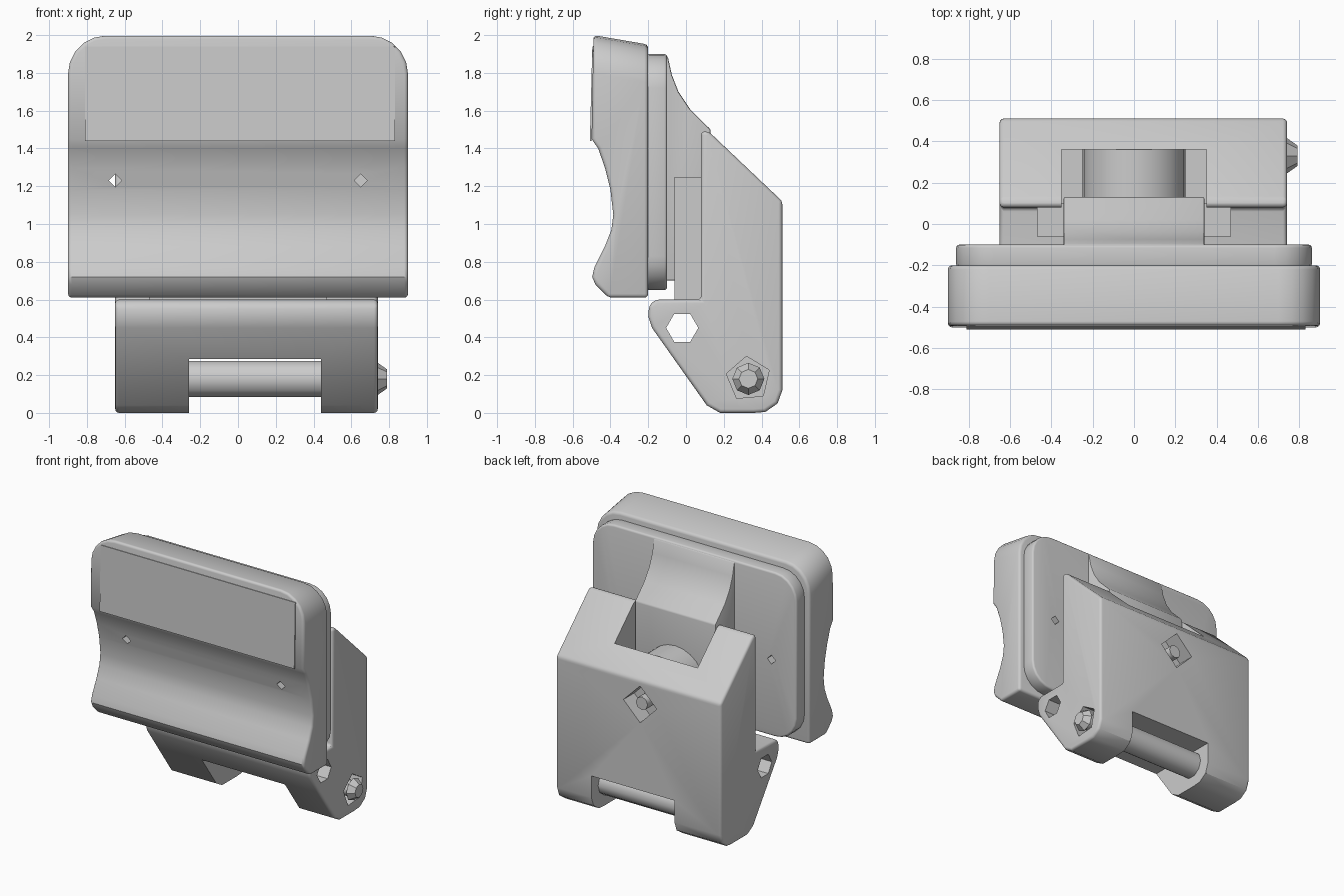
import bpy, bmesh, math
from mathutils import Matrix

if "Cube" in bpy.data.objects:
    bpy.data.objects.remove(bpy.data.objects["Cube"], do_unlink=True)

grey = bpy.data.materials.new("light_grey")
grey.use_nodes = True
grey.diffuse_color = (0.6, 0.6, 0.6, 1)
grey.node_tree.nodes["Principled BSDF"].inputs["Base Color"].default_value = (0.6, 0.6, 0.6, 1)


def make(name, bm):
    bmesh.ops.recalc_face_normals(bm, faces=bm.faces)
    mesh = bpy.data.meshes.new(name)
    bm.to_mesh(mesh)
    bm.free()
    ob = bpy.data.objects.new(name, mesh)
    bpy.context.collection.objects.link(ob)
    mesh.materials.append(grey)
    return ob


def activate(ob):
    bpy.ops.object.select_all(action='DESELECT')
    ob.select_set(True)
    bpy.context.view_layer.objects.active = ob


def extrude_profile(name, points, x0, x1, corner=0, is_corner=None):
    """Extrude a (y, z) profile along x, optionally rounding edges that run along y."""
    bm = bmesh.new()
    face = bm.faces.new([bm.verts.new((x0, y, z)) for y, z in points])
    out = bmesh.ops.extrude_face_region(bm, geom=[face])
    moved = [v for v in out["geom"] if isinstance(v, bmesh.types.BMVert)]
    bmesh.ops.translate(bm, verts=moved, vec=(x1 - x0, 0, 0))
    if corner:
        edges = [e for e in bm.edges if is_corner(e)]
        bmesh.ops.bevel(bm, geom=edges, offset=corner, segments=5, profile=0.5, affect='EDGES')
    return make(name, bm)


def box(name, x0, x1, y0, y1, z0, z1):
    return extrude_profile(name, [(y0, z0), (y1, z0), (y1, z1), (y0, z1)], x0, x1)


def cylinder(name, axis, centre, radius, length, sides, tip=None, turn=0):
    bm = bmesh.new()
    bmesh.ops.create_cone(bm, cap_ends=True, segments=sides, radius1=radius,
                          radius2=radius if tip is None else tip, depth=length)
    aim = Matrix.Rotation(math.pi / 2, 4, 'Y' if axis == 'X' else 'X')
    bm.transform(Matrix.Translation(centre) @ aim @ Matrix.Rotation(turn, 4, 'Z'))
    return make(name, bm)


def soften(ob, width, segments=3):
    activate(ob)
    mod = ob.modifiers.new("soft_edges", 'BEVEL')
    mod.width, mod.segments = width, segments
    mod.limit_method, mod.angle_limit = 'ANGLE', math.radians(40)
    bpy.ops.object.modifier_apply(modifier=mod.name)


def cut(ob, cutters):
    for cutter in cutters:
        cutter.hide_render = True
        activate(ob)
        mod = ob.modifiers.new("cut", 'BOOLEAN')
        mod.operation, mod.solver, mod.object = 'DIFFERENCE', 'EXACT', cutter
        bpy.ops.object.modifier_apply(modifier=mod.name)
    for cutter in cutters:
        bpy.data.objects.remove(cutter, do_unlink=True)


def smooth(ob, angle=35):
    activate(ob)
    bpy.ops.object.shade_smooth_by_angle(angle=math.radians(angle))


def along_y(edge):
    a, b = (v.co for v in edge.verts)
    return abs(a.x - b.x) < 0.001 and abs(a.y - b.y) > 0.08


def screw_holes():
    return [cylinder("screw_hole", 'Y', (x, -0.3, 1.23), 0.035, 1, 4) for x in (-0.65, 0.65)]


# Contoured front pad with rounded upper corners
pad_profile = [(-0.49, 2.0), (-0.5, 1.45), (-0.465, 1.4), (-0.43, 1.3), (-0.4, 1.18),
               (-0.385, 1.05), (-0.395, 0.97), (-0.43, 0.88), (-0.485, 0.77), (-0.497, 0.72),
               (-0.48, 0.68), (-0.41, 0.61), (-0.2, 0.61), (-0.2, 1.95)]
pad = extrude_profile("front_pad", pad_profile, -0.9, 0.9, 0.2,
                      lambda e: along_y(e) and min(v.co.z for v in e.verts) > 1.9)
soften(pad, 0.02)
cut(pad, screw_holes())
smooth(pad)

# Thin raised panel on the upper pad
panel = extrude_profile("pad_panel", [(-0.49, 1.94), (-0.496, 1.94), (-0.509, 1.44), (-0.499, 1.44)],
                        -0.81, 0.83)

# Backing plate behind the pad
plate = extrude_profile("backing_plate", [(-0.21, 0.65), (-0.1, 0.65), (-0.1, 1.9), (-0.21, 1.9)],
                        -0.86, 0.86, 0.18, along_y)
soften(plate, 0.015)
cut(plate, screw_holes())
smooth(plate)

# Curved boss joining plate and bracket
boss = extrude_profile("curved_boss", [(-0.11, 1.9), (-0.095, 1.88), (-0.075, 1.79), (-0.04, 1.7),
                                       (0.02, 1.61), (0.13, 1.5), (0.13, 0.7), (-0.11, 0.7)],
                       -0.34, 0.34)
soften(boss, 0.015, 2)
smooth(boss)
smooth(cylinder("boss_knuckle", 'Y', (0, 0.23, 1.0), 0.25, 0.26, 24))
box("rear_spacer", -0.47, 0.47, -0.06, 0.1, 0.58, 1.25)

# Bracket body with sloping top and forward foot
bracket_profile = [(0.08, 1.49), (0.12, 1.49), (0.51, 1.12), (0.51, 0.12), (0.485, 0.05),
                   (0.42, 0.005), (0.36, 0), (0.18, 0), (0.11, 0.04), (-0.18, 0.45),
                   (-0.2, 0.51), (-0.195, 0.57), (-0.16, 0.6), (0.08, 0.6)]
bracket = extrude_profile("bracket", bracket_profile, -0.65, 0.74)
soften(bracket, 0.02)
cut(bracket, [
    box("upper_notch", -0.35, 0.35, 0, 0.36, 0.95, 2),
    box("lower_notch", -0.26, 0.44, -1, 1, -1, 0.285),
    cylinder("foot_hole", 'X', (0, -0.02, 0.45), 0.085, 3, 6),
    cylinder("left_recess", 'X', (0.72, 0.33, 0.18), 0.12, 0.18, 5, turn=0.4),
    cylinder("right_recess", 'X', (-0.63, 0.33, 0.18), 0.11, 0.18, 8),
    cylinder("back_recess", 'Y', (0.03, 0.5, 0.94), 0.14, 0.24, 4),
])
smooth(bracket)

# Cross pin, its head, and the screw in the back recess
smooth(cylinder("cross_pin", 'X', (0.045, 0.33, 0.18), 0.1, 1.13, 10), 40)
smooth(cylinder("pin_shank", 'X', (0.66, 0.33, 0.18), 0.06, 0.2, 8), 50)
smooth(cylinder("pin_head", 'X', (0.765, 0.33, 0.18), 0.085, 0.05, 8, tip=0.05), 30)
smooth(cylinder("back_screw", 'Y', (0.03, 0.44, 0.94), 0.05, 0.1, 8), 50)
